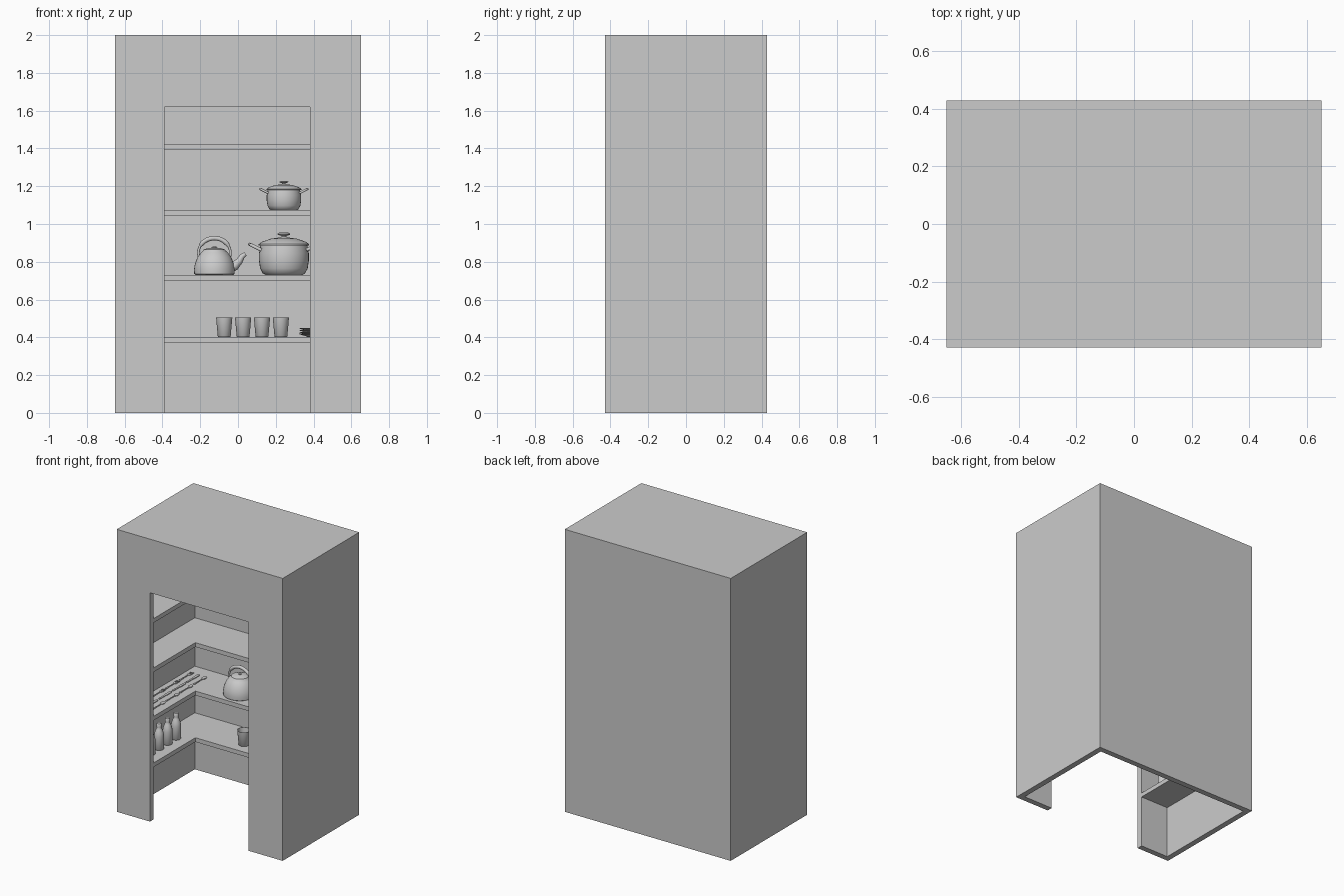
import bpy, bmesh, math
from mathutils import Vector

if "Cube" in bpy.data.objects:
    bpy.data.objects.remove(bpy.data.objects["Cube"])


def finish(name, bm, smooth=False):
    bmesh.ops.remove_doubles(bm, verts=bm.verts, dist=1e-5)
    bmesh.ops.recalc_face_normals(bm, faces=bm.faces)
    me = bpy.data.meshes.new(name)
    bm.to_mesh(me)
    bm.free()
    ob = bpy.data.objects.new(name, me)
    bpy.context.collection.objects.link(ob)
    bpy.ops.object.select_all(action='DESELECT')
    ob.select_set(True)
    bpy.context.view_layer.objects.active = ob
    if smooth:
        bpy.ops.object.shade_smooth_by_angle(angle=math.radians(40))
    return ob


def box(name, lo, hi):
    bm = bmesh.new()
    bmesh.ops.create_cube(bm, size=1)
    for v in bm.verts:
        v.co = Vector([lo[i] + (v.co[i] + .5) * (hi[i] - lo[i]) for i in range(3)])
    return finish(name, bm)


def prism(name, outline, z, height):
    bm = bmesh.new()
    f = bm.faces.new([bm.verts.new((x, y, z)) for x, y in outline])
    up = bmesh.ops.extrude_face_region(bm, geom=[f])['geom']
    bmesh.ops.translate(bm, vec=(0, 0, height), verts=[v for v in up if isinstance(v, bmesh.types.BMVert)])
    return finish(name, bm)


def lathe(name, profile, loc, steps=32):
    bm = bmesh.new()
    vs = [bm.verts.new((r, 0, z)) for r, z in profile]
    es = [bm.edges.new(p) for p in zip(vs, vs[1:])]
    bmesh.ops.spin(bm, geom=vs + es, axis=(0, 0, 1), cent=(0, 0, 0), angle=2 * math.pi, steps=steps)
    ob = finish(name, bm, True)
    ob.location = loc
    return ob


def tube(name, points, radii, loc, squash=1.0):
    """Sweep a round section along points."""
    pts, n = [Vector(p) for p in points], 12
    bm = bmesh.new()
    rings = []
    for i, p in enumerate(pts):
        t = (pts[min(i + 1, len(pts) - 1)] - pts[max(i - 1, 0)]).normalized()
        a = t.cross(Vector((0, 1, 0)) if abs(t.y) < .9 else Vector((0, 0, 1))).normalized()
        b = t.cross(a)
        if i and a.dot(prev) < 0:
            a, b = -a, -b
        prev = a
        r = radii[i] if isinstance(radii, list) else radii
        rings.append([bm.verts.new(p + r * (a * math.cos(k * 2 * math.pi / n) * squash
                                            + b * math.sin(k * 2 * math.pi / n))) for k in range(n)])
    for q, s in zip(rings, rings[1:]):
        for k in range(n):
            bm.faces.new((q[k], q[(k + 1) % n], s[(k + 1) % n], s[k]))
    bm.faces.new(rings[0])
    bm.faces.new(rings[-1])
    ob = finish(name, bm, True)
    ob.location = loc
    return ob


# Cabinet shell: hollow, open underneath, with a doorway at the front
T = .04
X, Y, LEFT, RIGHT = .65, .428, -.39, .38
shell = box("pantry_walls", (-X, -Y, 0), (X, Y, 2))
for lo, hi in (((-X + T, -Y + T, -.1), (X - T, Y - T, 2 - T)),
               ((LEFT, -Y - .1, -.2), (RIGHT, 0, 1.62))):
    cutter = box("cutter", lo, hi)
    cutter.hide_render = True
    mod = shell.modifiers.new("cut", 'BOOLEAN')
    mod.object, mod.operation, mod.solver = cutter, 'DIFFERENCE', 'EXACT'
    bpy.context.view_layer.objects.active = shell
    bpy.ops.object.modifier_apply(modifier=mod.name)
    bpy.data.objects.remove(cutter)

# U-shaped shelves along the left, back and right walls
xi, yi, yb = X - T, Y - T, .08
u_shape = [(-xi, -yi), (LEFT, -yi), (LEFT, yb), (RIGHT, yb), (RIGHT, -yi), (xi, -yi), (xi, yi), (-xi, yi)]
for z in (.37, .70, 1.043, 1.392):
    prism("shelf", u_shape, z, .03)
S1, S2, S3 = .40, .73, 1.073


# Cooking pots: body, domed lid, knob and two loop handles
def pot(loc, s):
    lathe("pot_body", [(r * s, z * s) for r, z in
          [(0, 0), (.095, 0), (.112, .008), (.126, .035), (.132, .075), (.132, .115), (.126, .145), (.124, .158), (0, .158)]], loc)
    lathe("pot_lid", [(r * s, z * s) for r, z in
          [(.118, .155), (.134, .157), (.134, .163), (.115, .176), (.07, .192), (.02, .199), (.013, .203),
           (.014, .208), (.031, .212), (.034, .218), (.025, .224), (0, .226)]], loc)
    for side in (-1, 1):
        pts = []
        for k in range(13):
            a = math.pi * k / 12
            d = .06 * math.sin(a) ** .6 if 0 < k < 12 else 0
            pts.append((side * s * (.120 + d), s * .045 * math.cos(a), s * (.132 + .5 * d)))
        tube("pot_handle", pts, .009 * s, loc)


pot((.243, .225, S2), 1.0)
pot((.243, .225, S3), .69)

# Kettle: body with lid knob, spout and arched handle
K = (-.125, .2, S2)
lathe("kettle_body", [(0, 0), (.098, 0), (.107, .006), (.108, .03), (.103, .06), (.09, .092), (.072, .118),
                      (.058, .13), (.056, .135), (.03, .143), (.01, .145), (.011, .15), (0, .152)], K)
tube("kettle_spout", [(.075, 0, .035), (.11, 0, .05), (.133, 0, .075), (.148, 0, .1), (.165, 0, .112)],
     [.03, .024, .018, .014, .011], K)
tube("kettle_handle", [(.085 * math.cos(a), 0, .117 + .078 * math.sin(a)) for a in
     [math.radians(-15 + 210 * k / 20) for k in range(21)]],
     [.007 if k < 5 or k > 15 else .012 for k in range(21)], K)

# Four hollow cups
for i in range(4):
    lathe("cup", [(0, 0), (.031, 0), (.034, .003), (.043, .105), (.040, .105), (.031, .006), (0, .006)],
          (-.073 + .1 * i, .17, S1 + .001), 24)

# Stack of plates
for i in range(4):
    lathe("plate", [(0, 0), (.06, 0), (.067, .004), (.105, .015), (.106, .018), (.066, .008), (0, .006)],
          (.43, .22, S1 + .001 + .01 * i))

# Row of bottles on the left shelf
for i in range(4):
    lathe("bottle", [(0, 0), (.029, 0), (.032, .004), (.032, .095), (.029, .115), (.02, .14), (.015, .15),
                     (.015, .157), (.017, .158), (.017, .178), (.014, .182), (0, .182)],
          (-.485, .0 - .095 * i, S1), 24)


# Cutlery sets laid flat on the left shelf
def mirrored(half):
    return half + [(-x, y) for x, y in reversed(half)]


knife = mirrored([(.006, -.07), (.006, 0), (.009, .005), (.009, .055), (.003, .07)])
fork = mirrored([(.006, -.07), (.003, -.02), (.003, .02), (.012, .03), (.012, .07), (.008, .07),
                 (.008, .042), (.002, .042), (.002, .07)])
spoon = mirrored([(.006, -.07), (.003, -.02), (.003, .025)]
                 + [(.014 * math.sin(a), .048 - .023 * math.cos(a)) for a in
                    [math.radians(d) for d in range(30, 180, 30)]])
for y in (.225, .07, -.085, -.24):
    for name, outline, x in (("fork", fork, -.565), ("knife", knife, -.51), ("spoon", spoon, -.455)):
        prism(name, outline, 0, .005).location = (x, y, S2)
